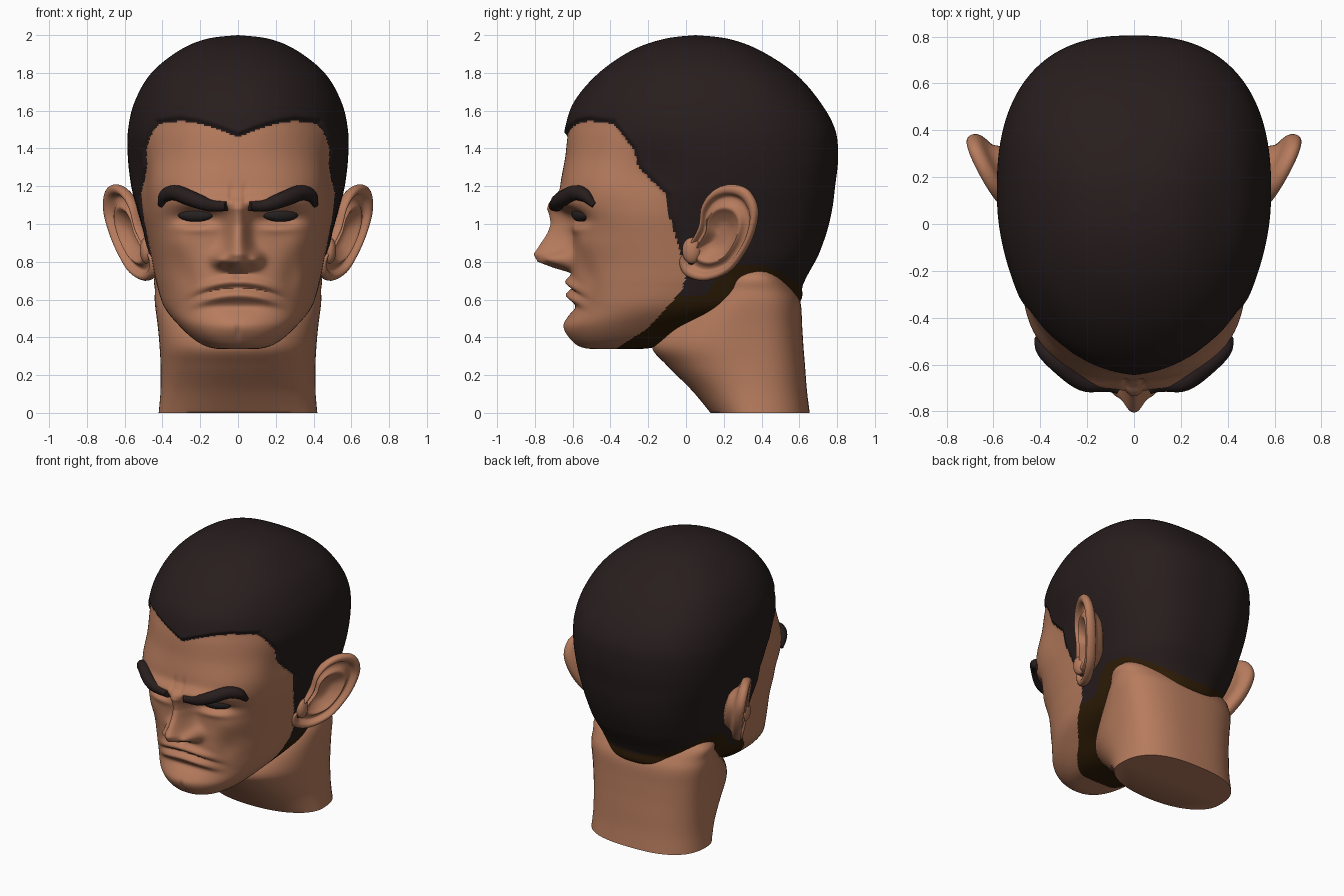
import bpy, bmesh, math
from mathutils import Vector, Matrix
from mathutils.bvhtree import BVHTree

cube = bpy.data.objects.get("Cube")
if cube:
    bpy.data.objects.remove(cube, do_unlink=True)


def material(name, rgb):
    mat = bpy.data.materials.new(name)
    mat.use_nodes = True
    mat.diffuse_color = (*rgb, 1)
    mat.node_tree.nodes["Principled BSDF"].inputs["Base Color"].default_value = (*rgb, 1)
    return mat


SKIN = material("skin", (0.47, 0.2, 0.11))
HAIR = material("dark_hair", (0.021, 0.0125, 0.0125))
SHADE = material("brown_undercut", (0.028, 0.012, 0.002))
EYE = material("dark_eye", (0.022, 0.017, 0.017))


# ---------- helpers ----------
def spline(rows, sub, closed=False):
    """Catmull-Rom samples through rows of any width."""
    rows = [Vector(r) for r in rows]
    n = len(rows)
    pick = (lambda i: rows[i % n]) if closed else (lambda i: rows[min(max(i, 0), n - 1)])
    out = []
    for i in range(n if closed else n - 1):
        a, b, c, d = (pick(i + k) for k in (-1, 0, 1, 2))
        for j in range(sub):
            t = j / sub
            out.append(b + (c - a) * (t / 2) + (a * 2 - b * 5 + c * 4 - d) * (t * t / 2)
                       + (b * 3 - a - c * 3 + d) * (t ** 3 / 2))
    return out if closed else out + [rows[-1]]


def interp(table, v):
    """Piecewise linear lookup."""
    if v <= table[0][0]:
        return table[0][1]
    for (a, p), (b, q) in zip(table, table[1:]):
        if v <= b:
            return p + (q - p) * (v - a) / (b - a)
    return table[-1][1]


def bump(v, centre, size):
    return math.exp(-((v - centre) / size) ** 2)


def smooth(v):
    v = min(max(v, 0), 1)
    return v * v * (3 - 2 * v)


def ring_faces(rings, count):
    faces = [(r * count + i, r * count + (i + 1) % count,
              (r + 1) * count + (i + 1) % count, (r + 1) * count + i)
             for r in range(rings - 1) for i in range(count)]
    last = (rings - 1) * count
    return faces + [tuple(reversed(range(count))), tuple(range(last, last + count))]


def add_mesh(name, verts, faces, mats):
    me = bpy.data.meshes.new(name)
    me.from_pydata(verts, [], faces)
    bm = bmesh.new()
    bm.from_mesh(me)
    bmesh.ops.recalc_face_normals(bm, faces=bm.faces)
    bm.to_mesh(me)
    bm.free()
    for m in mats:
        me.materials.append(m)
    for p in me.polygons:
        p.use_smooth = True
    me.set_sharp_from_angle(angle=math.radians(60))
    ob = bpy.data.objects.new(name, me)
    bpy.context.collection.objects.link(ob)
    return ob


def loft(rows, sub, count, back_n):
    """Rings of (z, half width, middle y, front y, back y, front squareness)."""
    verts = []
    rings = spline(rows, sub)
    for z, w, yc, yf, yb, n in rings:
        for i in range(count):
            t = 2 * math.pi * i / count
            t -= 0.5 * math.sin(t)          # denser samples on the face
            s, c = math.sin(t), math.cos(t)
            depth, e = (yc - yf, n) if c > 0 else (yb - yc, back_n)
            r = (abs(s / w) ** e + abs(c / depth) ** e) ** (-1 / e)
            verts.append((r * s, yc - r * c, z, c > 0, yc))
    return verts, ring_faces(len(rings), count)


# ---------- head ----------
HEAD = [
    (.337, .002, -.38, -.382, -.378, 2), (.342, .13, -.36, -.53, -.2, 2.2),
    (.38, .22, -.32, -.6, -.05, 2.3), (.46, .31, -.25, -.63, .1, 2.4),
    (.56, .39, -.12, -.6, .56, 2.4), (.68, .43, 0, -.61, .62, 2.5),
    (.8, .455, .08, -.605, .67, 2.7), (.95, .485, .12, -.6, .725, 3),
    (1.08, .52, .12, -.655, .755, 2.8), (1.2, .55, .12, -.665, .77, 2.6),
    (1.35, .567, .12, -.64, .785, 2.25), (1.5, .565, .12, -.62, .77, 2.1),
    (1.65, .53, .12, -.57, .69, 2.1), (1.8, .445, .1, -.445, .56, 2.1),
    (1.92, .3, .07, -.275, .38, 2.1), (1.98, .16, .05, -.11, .22, 2),
    (2, .002, .05, .048, .052, 2)]
NOSE = [(.74, 0), (.77, .1), (.8, .18), (.84, .205), (.9, .17), (1, .1), (1.08, .07), (1.14, .01),
        (1.18, 0)]
FRONT_LINE = [(0, 1.46), (.1, 1.5), (.2, 1.53), (.3, 1.545), (.42, 1.53)]
SIDE_LINE = [(.34, -.37), (.45, -.2), (.65, -.02), (.73, 0), (.85, -.03), (1.05, -.09),
             (1.15, -.1), (1.22, -.17), (1.3, -.25), (1.4, -.28), (1.53, -.38)]
NAPE_LINE = [(.1, .62), (.2, .75), (.28, .785), (.42, .78), (.54, .72), (.64, .64)]


def sculpt(x, z):
    """Forward relief of the face."""
    x = abs(x)
    out = interp(NOSE, z) * math.exp(-(x / (.055 + .025 * bump(z, .82, .07))) ** 2.2)
    out += .075 * bump(x, .095, .038) * bump(z, .81, .038)             # nostril wings
    out -= .07 * bump(x, .22, .12) * bump(z, 1.035, .05)               # eye sockets
    out += .015 * bump(x, .22, .1) * bump(z, .975, .025)               # lower lids
    out += .045 * bump(x, .13, .17) * bump(z, 1.12, .045)              # brow ridge
    out -= .012 * bump(x, .035, .012) * bump(z, 1.15, .05)             # frown creases
    out += .015 * bump(x, .32, .08) * bump(z, .9, .07)                 # cheekbones
    out -= .015 * bump(x, .28, .05) * bump(z, .72, .08)                # cheek hollows
    arch = .662 - .9 * x * x                                           # frowning mouth
    wide = math.exp(-(x / .21) ** 4)
    out += wide * (.03 * bump(z, arch + .033, .026) - .012 * bump(z, arch, .011)
                   + .033 * bump(z, arch - .04, .026))
    out -= .012 * bump(x, 0, .02) * bump(z, .725, .02)                 # philtrum
    out -= .015 * bump(x, 0, .14) * bump(z, .56, .025)                 # chin crease
    out += .02 * bump(x, 0, .14) * bump(z, .46, .06)                   # chin
    out -= .008 * bump(x, 0, .015) * bump(z, .43, .04)
    return out


raw, faces = loft(HEAD, 16, 260, 2.5)
verts, edge = [], []
for x, y, z, front, yc in raw:
    d = max(z - interp(FRONT_LINE, abs(x)), y - interp(SIDE_LINE, z))
    edge.append(d)
    grow = 1 + .03 * smooth(d / .03) * smooth((z - .7) / .15)
    relief = sculpt(x, z) * smooth((yc - y) / .3) if front and z < 1.4 else 0
    temple = 1 - .08 * bump(y, -.22, .2) * bump(z, 1.25, .17)
    verts.append((x * grow * temple, yc + (y - yc) * grow - relief, z))
head = add_mesh("head", verts, faces, [SKIN, HAIR, SHADE])
for p in head.data.polygons:
    if sum(edge[i] for i in p.vertices) / len(p.vertices) > 0:
        p.material_index = 2 if p.center.z < interp(NAPE_LINE, p.center.y) else 1
surface = BVHTree.FromPolygons(verts, faces)


def face_y(x, z):
    hit = surface.ray_cast(Vector((x, -2, z)), Vector((0, 1, 0)))[0]
    return hit.y if hit else -.5


# ---------- neck ----------
NECK = [(0, .42, .13, .655), (.12, .41, .03, .64), (.25, .41, -.1, .63), (.35, .415, -.18, .622),
        (.46, .425, -.12, .615), (.58, .44, .02, .607), (.65, .44, .1, .575), (.72, .44, .15, .52),
        (.78, .36, .25, .45)]
raw, faces = loft([(z, w, .36, yf, yb, 2.15) for z, w, yf, yb in NECK], 6, 96, 2.6)
add_mesh("neck", [v[:3] for v in raw], faces, [SKIN])

# ---------- ears ----------
OUTLINE = [(0, .86), (.07, .98), (.09, 1.1), (.15, 1.18), (.24, 1.21), (.33, 1.18), (.38, 1.08),
           (.36, .95), (.3, .83), (.22, .74), (.1, .7), (0, .73), (-.03, .8)]
SECTION = [(.05, -.12), (.5, -.1), (.7, -.05), (.93, -.03), (1, 0), (.96, .025), (.86, .025),
           (.77, -.005), (.67, 0), (.57, .02), (.46, 0), (.25, -.03), (.02, -.035)]
rim = spline(OUTLINE, 5, closed=True)
section = spline(SECTION, 3)
middle = Vector((.17, .93))
outward = Vector((1, -.52, -.18)).normalized()
for side, label in ((1, "left"), (-1, "right")):
    pts = []
    for scale, lift in section:
        for q in rim:
            y, z = middle + (q - middle) * scale
            p = Vector((.55 + .52 * (y - .09) + .18 * (z - 1.1), y, z)) + outward * lift
            pts.append((p.x * side, p.y, p.z))
    add_mesh(label + "_ear", pts, ring_faces(len(section), len(rim)), [SKIN])


def ellipsoid(name, place, size, turn, mat):
    bm = bmesh.new()
    bmesh.ops.create_uvsphere(bm, u_segments=24, v_segments=14, radius=1)
    bm.transform(Matrix.Translation(place) @ Matrix.Rotation(turn, 4, "Z")
                 @ Matrix.Diagonal((*size, 1)))
    me = bpy.data.meshes.new(name)
    bm.to_mesh(me)
    bm.free()
    me.materials.append(mat)
    for p in me.polygons:
        p.use_smooth = True
    bpy.context.collection.objects.link(bpy.data.objects.new(name, me))


# ---------- eyes, eyebrows and ear flaps ----------
BROW = [(.06, 1.095, .026), (.15, 1.1, .034), (.25, 1.135, .041), (.33, 1.165, .041),
        (.385, 1.15, .035), (.41, 1.1, .016)]
for side, label in ((1, "left"), (-1, "right")):
    ellipsoid(label + "_eye", (side * .225, face_y(side * .225, 1.05) - .002, 1.05),
              (.1, .034, .038), side * .35, EYE)
    ellipsoid(label + "_ear_flap", (side * .485, .03, .86), (.035, .05, .07), 0, SKIN)
    path = spline(BROW, 6)
    curve = bpy.data.curves.new(label + "_eyebrow", "CURVE")
    curve.dimensions = "3D"
    curve.bevel_depth = 1
    curve.bevel_resolution = 4
    curve.use_fill_caps = True
    line = curve.splines.new("POLY")
    line.points.add(len(path) - 1)
    for point, (x, z, r) in zip(line.points, path):
        point.co = (side * x, face_y(side * x, z) - .005, z, 1)
        point.radius = r
    line.use_smooth = True
    curve.materials.append(HAIR)
    bpy.context.collection.objects.link(bpy.data.objects.new(label + "_eyebrow", curve))
